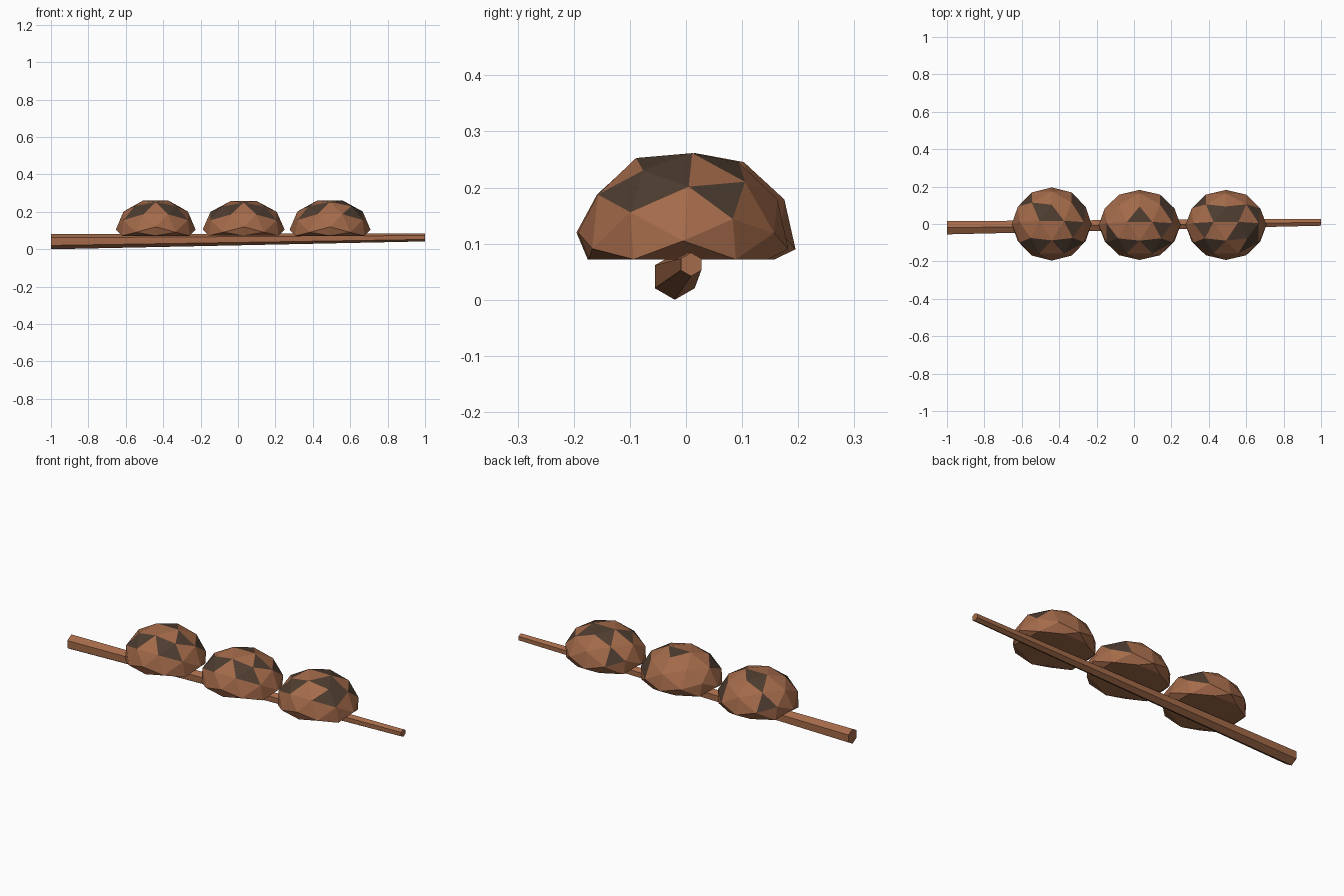
import bpy, bmesh, math
from mathutils import Matrix, Vector

if "Cube" in bpy.data.objects:
    bpy.data.objects.remove(bpy.data.objects["Cube"])


def material(name, rgb):
    m = bpy.data.materials.new(name)
    m.diffuse_color = (*rgb, 1)
    m.use_nodes = True
    m.node_tree.nodes["Principled BSDF"].inputs["Base Color"].default_value = m.diffuse_color
    return m


brown = material("roasted_brown", (0.37, 0.145, 0.068))
char = material("charred_brown", (0.075, 0.045, 0.029))


def add_object(name, bm, mats):
    mesh = bpy.data.meshes.new(name)
    bm.normal_update()
    bm.to_mesh(mesh)
    bm.free()
    for m in mats:
        mesh.materials.append(m)
    obj = bpy.data.objects.new(name, mesh)
    bpy.context.collection.objects.link(obj)
    return obj


# Facet families on the dome: azimuth within a quadrant and elevation, degrees
FACETS = {"a": (0, 69), "b": (59, 70), "c": (0, 49), "d": (45, 35),
          "e": (64, 50), "f": (20, 35), "i": (90, 41)}


def facet_direction(code):
    az, el = (math.radians(v) for v in FACETS[code[0]])
    sx = 1 if code[1] == "+" else -1
    sy = 1 if code[2] == "+" else -1
    return Vector((sx * math.cos(az) * math.cos(el),
                   sy * math.sin(az) * math.cos(el), math.sin(el)))


def lump(name, location, size, charred):
    bm = bmesh.new()
    bmesh.ops.create_icosphere(bm, subdivisions=2, radius=1)
    # Turn the sphere so an edge midpoint faces up
    turn = Matrix.Rotation(math.pi / 2, 4, "Z") @ Matrix.Rotation(math.radians(31.717), 4, "Y")
    bmesh.ops.transform(bm, matrix=turn, verts=bm.verts)
    # Charred patches
    for code in charred.split():
        d = facet_direction(code)
        face = max(bm.faces, key=lambda f: f.calc_center_median().normalized().dot(d))
        face.material_index = 1
    # Flat underside, then final proportions
    for v in bm.verts:
        v.co.z = max(v.co.z, -0.2)
        v.co = Vector(v.co[i] * size[i] + location[i] for i in range(3))
    add_object(name, bm, [brown, char])


lump("left_piece", (-0.44, 0.0, 0.105), (0.213, 0.196, 0.165),
     "b-+ b++ d-+ e-+ a++ d++ f++ e+- d+- e-- d--")
lump("middle_piece", (0.03, -0.005, 0.105), (0.219, 0.188, 0.162),
     "a++ f++ d++ c++ e+- d+- b++ e-- d-- f--")
lump("right_piece", (0.492, -0.005, 0.105), (0.216, 0.188, 0.165),
     "c++ f++ f+- d+- e-+ b-+ d-+ c-+ b+- e-- d-- e++")

# Tapered six-sided stick
bm = bmesh.new()
rings = []
for x, y, z, r in ((-1, -0.02, 0.041, 0.041), (1, 0.009, 0.063, 0.021)):
    rings.append([bm.verts.new((x, y + r * math.sin(k * math.pi / 3),
                                z + r * math.cos(k * math.pi / 3))) for k in range(6)])
for k in range(6):
    n = (k + 1) % 6
    bm.faces.new((rings[0][k], rings[0][n], rings[1][n], rings[1][k]))
for ring in rings:
    bm.faces.new(ring)
bmesh.ops.recalc_face_normals(bm, faces=bm.faces)
add_object("stick", bm, [brown])
